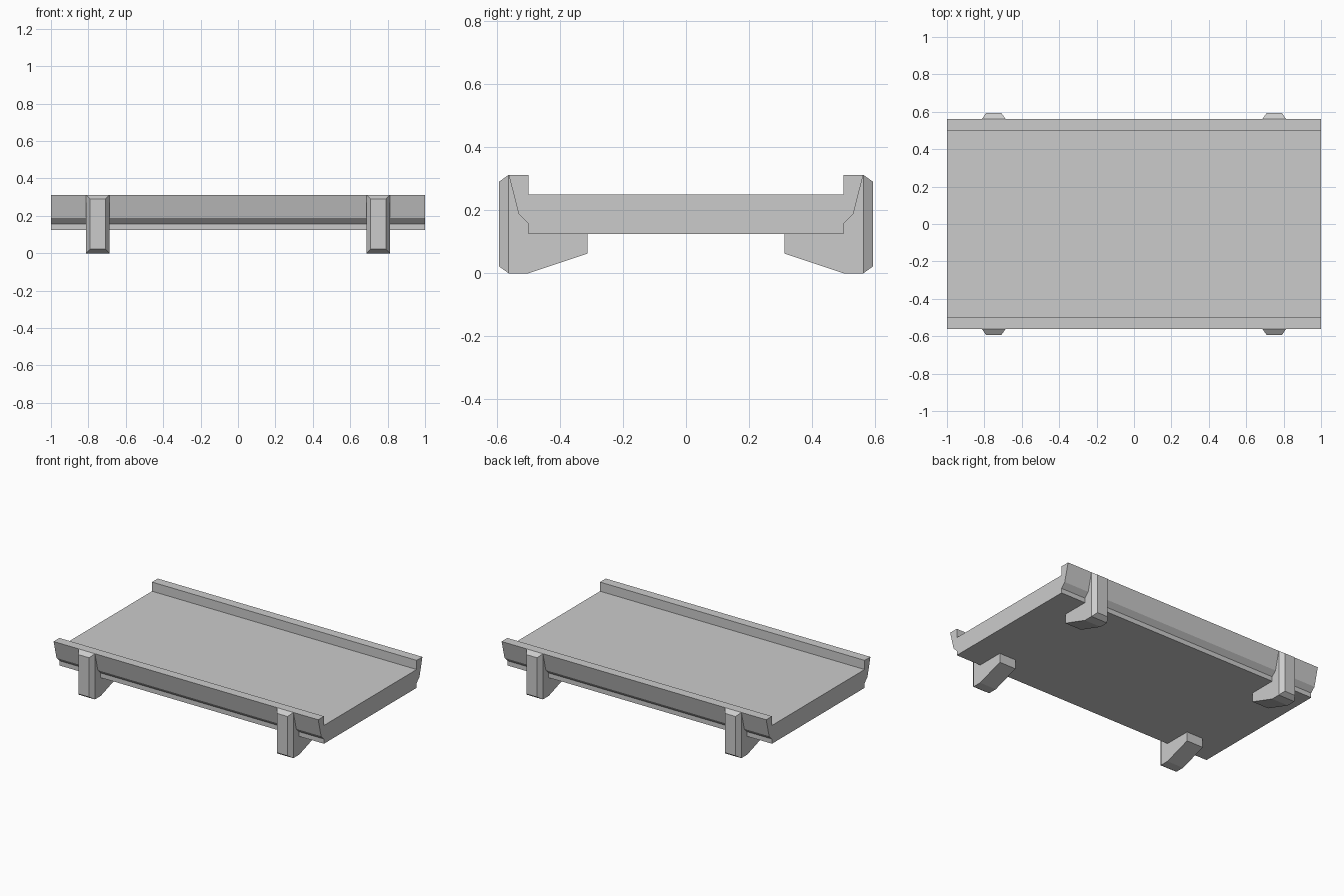
import bpy, bmesh

if "Cube" in bpy.data.objects:
    bpy.data.objects.remove(bpy.data.objects["Cube"])


def prism(name, profile, x0, x1):
    """Extrude a closed (y, z) profile from x0 to x1."""
    bm = bmesh.new()
    base = bm.faces.new([bm.verts.new((x0, y, z)) for y, z in profile])
    ext = bmesh.ops.extrude_face_region(bm, geom=[base], use_keep_orig=True)
    moved = [v for v in ext["geom"] if isinstance(v, bmesh.types.BMVert)]
    bmesh.ops.translate(bm, verts=moved, vec=(x1 - x0, 0, 0))
    bmesh.ops.recalc_face_normals(bm, faces=bm.faces)
    mesh = bpy.data.meshes.new(name)
    obj = bpy.data.objects.new(name, mesh)
    bpy.context.collection.objects.link(obj)
    return obj, bm


def finish(obj, bm):
    bm.to_mesh(obj.data)
    bm.free()


# Flared outer edge of the deck, from bottom to rim
flare = [(0.5, 0.125), (0.5, 0.157), (0.531, 0.188), (0.5625, 0.3125)]

# Deck: tray cross-section with raised rims along both long sides
half = flare + [(0.5, 0.3125), (0.5, 0.25)]
deck, bm = prism("deck", half + [(-y, z) for y, z in reversed(half)], -1, 1)
finish(deck, bm)

# Legs: foot brackets hugging the flare, with a chamfered outer plate
leg_profile = flare + [(0.5625, 0), (0.5, 0), (0.3125, 0.0625), (0.3125, 0.125)]
legs, bm = prism("legs", leg_profile, 0.6875, 0.8125)
bm.faces.ensure_lookup_table()
outer = max(bm.faces, key=lambda f: f.calc_center_median().y)
bmesh.ops.inset_individual(bm, faces=[outer], thickness=0.031)
for v in outer.verts:
    v.co.y += 0.031
finish(legs, bm)
mirror = legs.modifiers.new("four_corners", "MIRROR")
mirror.use_axis = (True, True, False)
mirror.use_mirror_merge = False
